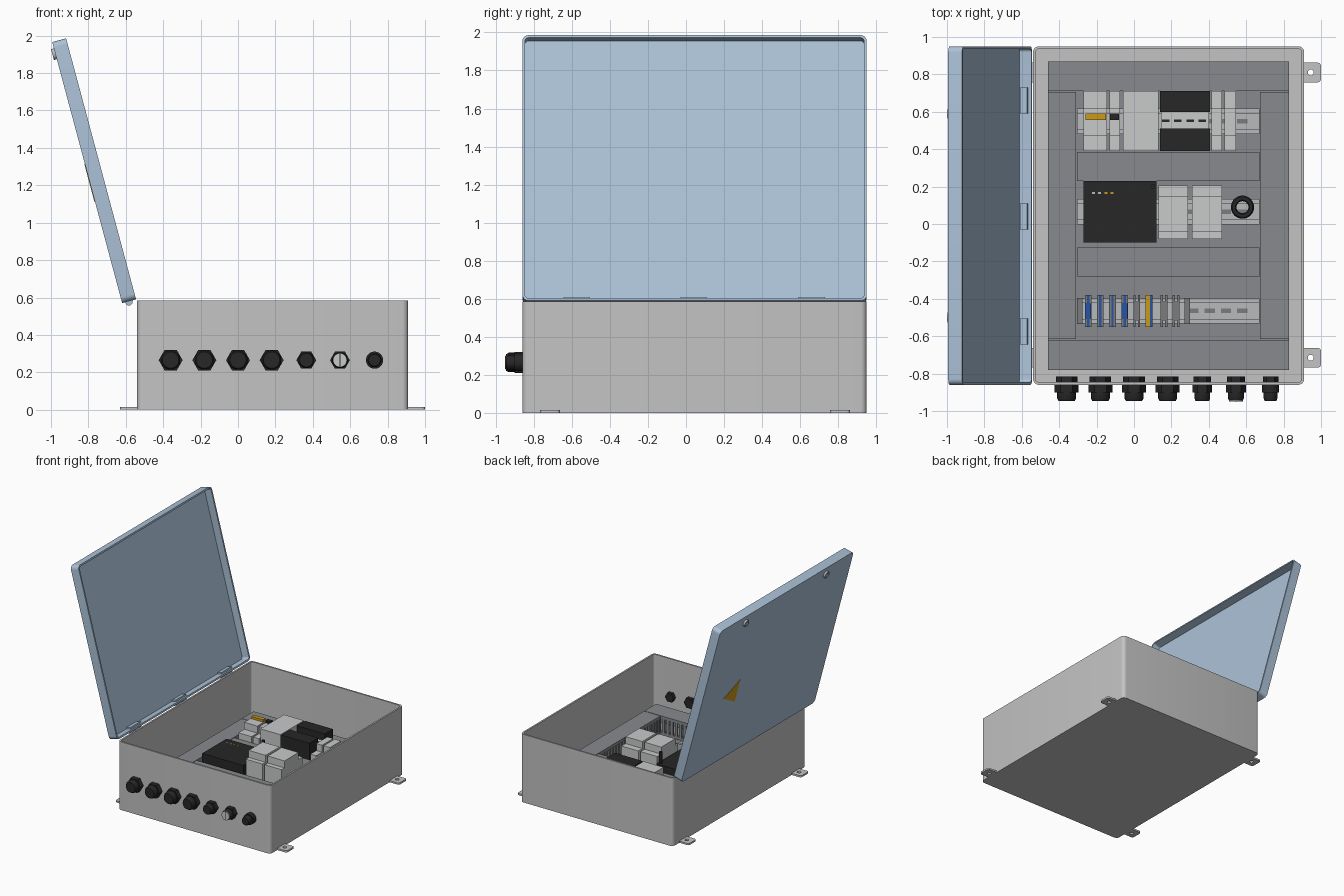
import bpy, bmesh
from math import pi, sin, cos, radians
from mathutils import Matrix, Vector

old = bpy.data.objects.get("Cube")
if old:
    bpy.data.objects.remove(old, do_unlink=True)


def material(name, rgb):
    m = bpy.data.materials.new(name)
    m.use_nodes = True
    m.diffuse_color = (*rgb, 1)
    m.node_tree.nodes["Principled BSDF"].inputs["Base Color"].default_value = (*rgb, 1)
    return m


SHELL = material("light grey shell", (.55, .55, .55))
LID = material("pale blue lid", (.41, .54, .68))
DUCT = material("mid grey duct", (.25, .255, .27))
METAL = material("rail metal", (.48, .49, .5))
MODULE = material("module white", (.58, .585, .59))
BLACK = material("black plastic", (.02, .02, .02))
YELLOW = material("safety yellow", (.6, .32, .01))
BLUE = material("terminal blue", (.02, .09, .38))
GREY = material("terminal grey", (.2, .2, .2))


def finish(name, bm, mat, matrix=None, smooth=False):
    bmesh.ops.recalc_face_normals(bm, faces=bm.faces)
    mesh = bpy.data.meshes.new(name)
    bm.to_mesh(mesh)
    bm.free()
    mesh.materials.append(mat)
    ob = bpy.data.objects.new(name, mesh)
    bpy.context.collection.objects.link(ob)
    if matrix:
        ob.matrix_world = matrix
    if smooth:
        bpy.ops.object.select_all(action="DESELECT")
        ob.select_set(True)
        bpy.context.view_layer.objects.active = ob
        bpy.ops.object.shade_smooth_by_angle(angle=radians(35))
    return ob


def boxes(name, mat, *spans, matrix=None):
    """One object from boxes given as (x0, x1, y0, y1, z0, z1)."""
    bm = bmesh.new()
    for x0, x1, y0, y1, z0, z1 in spans:
        place = Matrix.Translation(((x0 + x1) / 2, (y0 + y1) / 2, (z0 + z1) / 2))
        size = Matrix.Diagonal((x1 - x0, y1 - y0, z1 - z0, 1))
        bmesh.ops.create_cube(bm, size=1, matrix=place @ size)
    return finish(name, bm, mat, matrix)


def circle(r, z, n):
    return [(r * cos(2 * pi * i / n), r * sin(2 * pi * i / n), z) for i in range(n)]


def rounded(sx, sy, r, z, n=6):
    pts = []
    for k, (a, b) in enumerate(((1, 1), (-1, 1), (-1, -1), (1, -1))):
        for i in range(n + 1):
            t = (k + i / n) * pi / 2
            pts.append((a * (sx / 2 - r) + r * cos(t), b * (sy / 2 - r) + r * sin(t), z))
    return pts


def loft(name, mat, rings, matrix=None, closed=False):
    bm = bmesh.new()
    loops = [[bm.verts.new(p) for p in ring] for ring in rings]
    n = len(loops[0])
    pairs = list(zip(loops, loops[1:]))
    if closed:
        pairs.append((loops[-1], loops[0]))
    else:
        bm.faces.new(loops[0])
        bm.faces.new(loops[-1])
    for a, b in pairs:
        for i in range(n):
            j = (i + 1) % n
            bm.faces.new((a[i], a[j], b[j], b[i]))
    return finish(name, bm, mat, matrix, True)


def tray(name, mat, sx, sy, z_base, z_rim, z_floor, matrix):
    w, r = .014, .032
    loft(name, mat, [rounded(sx, sy, r, z_base), rounded(sx, sy, r, z_rim),
                     rounded(sx - 2 * w, sy - 2 * w, r - w, z_rim),
                     rounded(sx - 2 * w, sy - 2 * w, r - w, z_floor)], matrix)


# Enclosure body and four wall tabs
X0, X1, Y0, Y1, TOP = -.54, .91, -.86, .95, .585
MX, MY = (X0 + X1) / 2, (Y0 + Y1) / 2
tray("enclosure_body", SHELL, X1 - X0, Y1 - Y0, 0, TOP, .014, Matrix.Translation((MX, MY, 0)))
for x in (X0 - .035, X1 + .035):
    for y in (-.715, .81):
        loft("wall_tab", SHELL, [rounded(.11, .105, .018, 0), rounded(.11, .105, .018, .015),
                                 circle(.016, .015, 28), circle(.016, 0, 28)],
             Matrix.Translation((x, y, 0)), closed=True)

# Open lid: local x runs up the lid, local z points out of its back
tilt = radians(15)
up, out = Vector((-sin(tilt), 0, cos(tilt))), Vector((-cos(tilt), 0, -sin(tilt)))
lid_frame = Matrix((up, (0, 1, 0), out)).transposed().to_4x4()
lid_frame.translation = (-.545, 0, .59)
H, T = 1.445, .077
tray("lid", LID, H, Y1 - Y0, T, 0, T - .012, lid_frame @ Matrix.Translation((H / 2, MY, 0)))
for y in (.59, -.5):
    loft("lid_latch", METAL, [circle(.03, T - .002, 24), circle(.03, T + .016, 24),
                              circle(.02, T + .016, 24), circle(.02, T + .01, 24)],
         lid_frame @ Matrix.Translation((1.38, y, 0)))
loft("warning_triangle", YELLOW,
     [[(.56, .435, z), (.77, .435, z), (.665, .62, z)] for z in (T - .001, T + .003)], lid_frame)
lie_y = Matrix.Rotation(pi / 2, 4, "X")
for y in (.66, .04, -.575):
    boxes("hinge_plate", LID, (.012, .026, y - .07, y + .07, .02, .06), matrix=lid_frame)
    loft("hinge_barrel", LID, [circle(.02, -.07, 16), circle(.02, .07, 16)],
         Matrix.Translation((-.583, y, .577)) @ lie_y)

# Cable glands along the front wall, with lock nuts inside
for i, x in enumerate((-.36, -.18, 0, .18, .365, .545, .73)):
    r = (.064, .064, .064, .064, .053, .053, .046)[i]
    frame = Matrix.Translation((x, Y0, .265)) @ lie_y
    loft("gland_nut", BLACK, [circle(r, -.002, 24 if i == 6 else 6),
                              circle(r, .042, 24 if i == 6 else 6)], frame)
    loft("gland_cap", BLACK, [circle(r * .8, .04, 24), circle(r * .8, .072, 24),
                              circle(r * .68, .086, 24)], frame)
    loft("gland_lock_nut", BLACK, [circle(r * .9, -.045, 6), circle(r * .9, -.012, 6)], frame)
    if i == 5:
        loft("gland_insert", MODULE, [circle(.037, .08, 24), circle(.037, .089, 24)], frame)
        boxes("gland_insert_slot", BLACK, (-.002, .002, -.034, .034, .088, .091), matrix=frame)

# Mounting plate
PZ = .04
boxes("mounting_plate", DUCT, (-.46, .83, -.78, .87, .025, PZ))


# Slotted wiring ducts
def duct(name, x0, x1, y0, y1):
    top, w, pitch, tooth = .2, .01, .04, .024
    spans = [(x0, x1, y0, y1, PZ, PZ + .02), (x0, x1, y0, y1, top - .025, top)]
    along_x = x1 - x0 > y1 - y0
    a, b = (x0, x1) if along_x else (y0, y1)
    n = int((b - a) / pitch)
    for i in range(n):
        s = a + (b - a) * (i + .5) / n - tooth / 2
        e = s + tooth
        if along_x:
            spans += [(s, e, y0, y0 + w, PZ, top - .02), (s, e, y1 - w, y1, PZ, top - .02)]
        else:
            spans += [(x0, x0 + w, s, e, PZ, top - .02), (x1 - w, x1, s, e, PZ, top - .02)]
    boxes(name, DUCT, *spans)


duct("back_duct", -.46, .83, .71, .87)
duct("front_duct", -.46, .83, -.78, -.62)
duct("left_duct", -.46, -.31, -.615, .705)
duct("right_duct", .675, .83, -.615, .705)
duct("upper_middle_duct", -.305, .67, .23, .385)
duct("lower_middle_duct", -.305, .67, -.28, -.125)

# Hat-section mounting rails with slots
for y in (.55, .065, -.465):
    boxes("mounting_rail", METAL, (-.305, .67, y - .05, y + .05, PZ, PZ + .01),
          *[(-.305, .67, y + s * .046 - .004, y + s * .046 + .004, PZ, PZ + .04) for s in (-1, 1)],
          *[(-.305, .67, y + s * .056 - .012, y + s * .056 + .012, PZ + .03, PZ + .04) for s in (-1, 1)])
    boxes("rail_slots", GREY, *[(.29 + i * .087, .345 + i * .087, y - .012, y + .012, PZ, PZ + .012)
                                for i in range(4)])


# Stepped breaker modules
def breaker(x0, x1, y0, y1, m0, m1, low, high):
    boxes("breaker", MODULE, (x0, x1, y0, y1, PZ + .03, low), (x0, x1, m0, m1, low - .01, high))


for x0, x1 in ((-.27, -.145), (-.13, -.075), (.415, .47), (.485, .545)):
    breaker(x0, x1, .39, .71, .47, .62, .25, .31)
for x0, x1 in ((.13, .29), (.31, .47)):
    breaker(x0, x1, -.08, .205, -.04, .15, .31, .37)
boxes("yellow_switch", YELLOW, (-.26, -.15, .555, .59, .305, .33))
boxes("black_switch", BLACK, (-.128, -.08, .555, .59, .305, .33))

# Power supply and the black unit with a vented middle band
boxes("power_supply", MODULE, (-.06, .13, .39, .71, PZ + .03, .34))
boxes("relay_unit", BLACK, (.14, .405, .39, .51, PZ + .03, .34), (.14, .405, .6, .71, PZ + .03, .34))
boxes("relay_unit_middle", MODULE, (.145, .4, .51, .6, PZ + .03, .28))
boxes("relay_vents", BLACK, *[(.15 + i * .065, .19 + i * .065, .545, .56, .278, .284) for i in range(4)])

# Controller with status lights and a stub aerial
boxes("controller", BLACK, (-.27, .12, -.1, .23, PZ + .03, .26))
for i in range(4):
    x = -.225 + i * .033
    boxes("status_light", METAL if i < 2 else YELLOW, (x, x + .016, .16, .17, .259, .264))
loft("stub_aerial", BLACK, [circle(.012, .25, 12), circle(.012, .36, 12)], Matrix.Translation((.1, .2, 0)))

# Ring sensor on the middle rail
loft("ring_sensor", BLACK, [circle(.062, .08, 32), circle(.062, .13, 32), circle(.055, .14, 32),
                            circle(.038, .14, 32), circle(.032, .13, 32), circle(.032, .08, 32)],
     Matrix.Translation((.58, .09, 0)), closed=True)

# Row of terminal blocks
YT = -.465
for x in (-.29, .285):
    boxes("end_stop", GREY, (x - .015, x + .015, YT - .07, YT + .07, PZ + .03, .15))
for i in range(8):
    x = -.245 + i * .065 + (i > 5) * .015
    core = (BLUE, BLUE, BLUE, BLUE, GREY, YELLOW, GREY, GREY)[i]
    boxes("terminal_block", GREY, (x - .018, x - .006, YT - .085, YT + .085, PZ + .03, .16),
          (x + .006, x + .018, YT - .085, YT + .085, PZ + .03, .16))
    reach = .085 if i in (0, 1, 2, 3, 5) else .05
    boxes("terminal_core", core, (x - .006, x + .006, YT - reach, YT + reach, PZ + .03, .165))
    if i in (0, 3):
        boxes("terminal_bridge", BLUE, (x - .016, x + .016, YT - .04, YT + .04, .158, .172))
boxes("earth_terminal", YELLOW, (.062, .08, YT - .086, YT + .086, PZ + .03, .17))
boxes("neutral_terminal", BLUE, (.086, .098, YT - .086, YT + .086, PZ + .03, .17))
